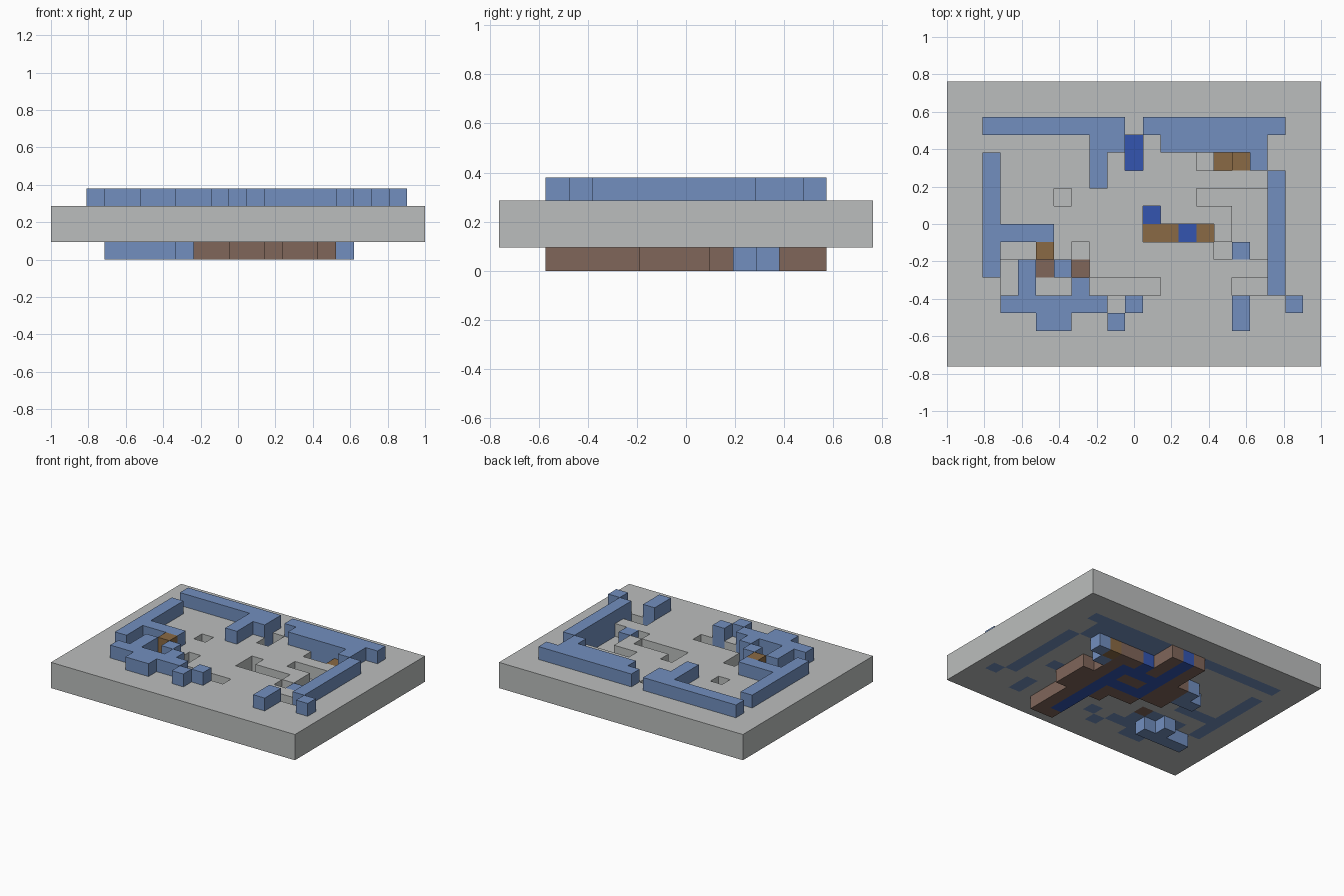
import bpy, bmesh
from mathutils import Vector

cube = bpy.data.objects.get("Cube")
if cube:
    bpy.data.objects.remove(cube)

CELL = 2 / 21
EMPTY = "." * 21

# Upper plan, back row first: W wall, p pit, o through hole, k clay pit,
# D door block, F flush wood block, b flush blue block
UPPER = [
    EMPTY, EMPTY,
    "..WWWWWWWW.WWWWWWWW..",
    "........WWo.WWWWWW...",
    "..W.....W.o...poFW...",
    "..W.....W.........W..",
    "..W...p.......ppppW..",
    "..W........o....ppW..",
    "..WWWW.....oooo.ppW..",
    "..W..D.p.......pbpW..",
    "..WpWkWk..........W..",
    "...pWppWpppp....ppW..",
    "...WWWWWW.W.....W..W.",
    ".....WW..W......W....",
    EMPTY, EMPTY,
]

# Lower plan: C clay, D deep blue, L light blue, O wood
LOWER = [
    EMPTY, EMPTY,
    ".........CDC.........",
    ".........CDC.........",
    ".........CDCDCCOL....",
    ".......LCCDDDDCL.....",
    "......LLCCDCCDC......",
    "........CCDDDDCC.....",
    "..........CCCDCC.....",
    "............CDCC.....",
    ".....L.......DC......",
    "...LLLL......DC......",
    ".............DC......",
    ".............CC......",
    EMPTY, EMPTY,
]

# What each upper letter puts in layers 1, 2 and 3
STACKS = {
    ".": ("stone", "stone"), "W": ("wall", "wall", "wall"),
    "p": ("stone",), "o": (), "k": ("clay",),
    "D": ("stone", "wood", "wood"), "F": ("stone", "wood"),
    "b": ("wall", "wall"),
}
BASES = {"C": "clay", "D": "water", "L": "wall", "O": "wood"}

COLOURS = {
    "stone": ("stone grey", (0.50, 0.515, 0.51)),
    "wall": ("light blue", (0.168, 0.275, 0.521)),
    "water": ("deep blue", (0.033, 0.091, 0.434)),
    "wood": ("wood brown", (0.254, 0.144, 0.058)),
    "clay": ("clay brown", (0.216, 0.133, 0.102)),
}
PARTS = {"stone": "stone_slab", "wall": "wall_blocks", "water": "water_channel",
         "wood": "wood_blocks", "clay": "clay_channel_sides"}


def make_material(name, rgb):
    mat = bpy.data.materials.new(name)
    mat.use_nodes = True
    mat.diffuse_color = (*rgb, 1)
    mat.node_tree.nodes["Principled BSDF"].inputs["Base Color"].default_value = (*rgb, 1)
    return mat


# Fill the block grid from both plans
blocks = {}
for row, (upper, lower) in enumerate(zip(UPPER, LOWER)):
    for col in range(21):
        place = (col, 15 - row)
        if lower[col] in BASES:
            blocks[(*place, 0)] = BASES[lower[col]]
        for level, kind in enumerate(STACKS[upper[col]], 1):
            blocks[(*place, level)] = kind

materials = {kind: make_material(*spec) for kind, spec in COLOURS.items()}
directions = [Vector(s * (k == axis) for k in range(3)) for axis in range(3) for s in (-1, 1)]
origin = Vector((-10, -7.5, 0.5))


def build_part(kind):
    """One object with the exposed faces of every block of one kind."""
    bm = bmesh.new()
    for cell, found in blocks.items():
        if found != kind:
            continue
        middle = Vector(cell) + origin
        for n in directions:
            beside = tuple(int(a + b) for a, b in zip(cell, n))
            if beside in blocks:
                continue
            u = Vector((n.z, n.x, n.y))
            v = n.cross(u)
            corners = [middle + (n + u * a + v * b) / 2
                       for a, b in ((-1, -1), (1, -1), (1, 1), (-1, 1))]
            face = bm.faces.new([bm.verts.new(c * CELL) for c in corners])
            # Channel floors seen down the holes are wood
            if kind == "clay" and cell[2] == 0 and n.z > 0:
                face.material_index = 1
    bmesh.ops.remove_doubles(bm, verts=bm.verts[:], dist=CELL / 100)
    bmesh.ops.dissolve_limit(bm, angle_limit=0.01, verts=bm.verts[:],
                             edges=bm.edges[:], delimit={"MATERIAL"})
    mesh = bpy.data.meshes.new(PARTS[kind])
    bm.to_mesh(mesh)
    bm.free()
    mesh.materials.append(materials[kind])
    if kind == "clay":
        mesh.materials.append(materials["wood"])
    bpy.context.collection.objects.link(bpy.data.objects.new(PARTS[kind], mesh))


for kind in PARTS:
    build_part(kind)
